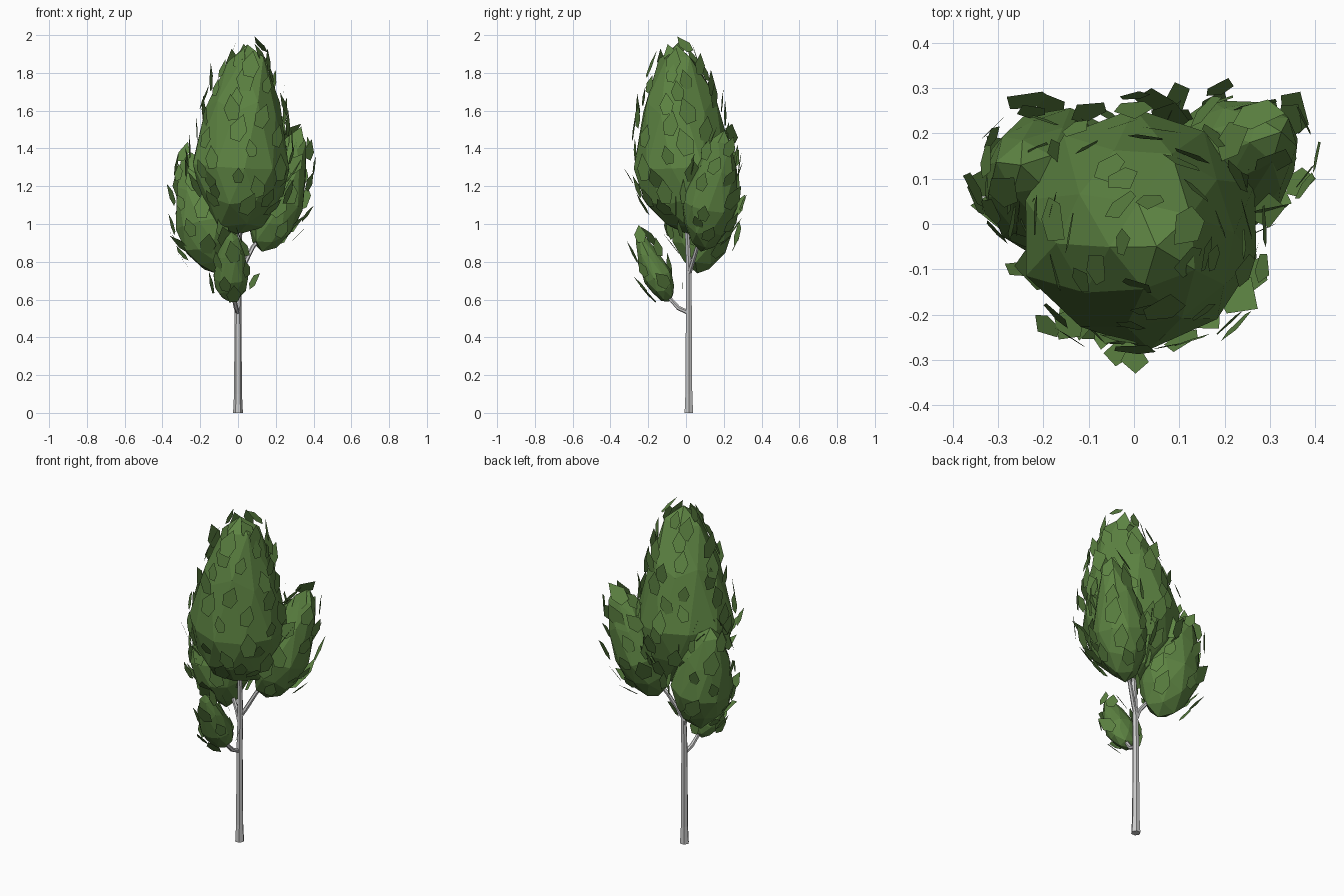
import bpy, bmesh, math, random
from mathutils import Vector, Matrix

if "Cube" in bpy.data.objects:
    bpy.data.objects.remove(bpy.data.objects["Cube"])

random.seed(11)
green = bpy.data.materials.new("leaf_green")
green.diffuse_color = (0.11, 0.23, 0.055, 1)
green.use_nodes = True
green.node_tree.nodes["Principled BSDF"].inputs["Base Color"].default_value = green.diffuse_color


def add(name, bm, mat=None):
    me = bpy.data.meshes.new(name)
    bm.to_mesh(me)
    bm.free()
    ob = bpy.data.objects.new(name, me)
    bpy.context.collection.objects.link(ob)
    if mat:
        me.materials.append(mat)


def tube(name, pts, radii, sides=6):
    """Tapered low-poly limb through a few points."""
    bm = bmesh.new()
    pts = [Vector(p) for p in pts]
    rings = []
    for i, (p, r) in enumerate(zip(pts, radii)):
        d = pts[min(i + 1, len(pts) - 1)] - pts[max(i - 1, 0)]
        side = Vector((0, 1, 0)).cross(d).normalized()
        up = d.cross(side).normalized()
        angs = [2 * math.pi * k / sides for k in range(sides)]
        rings.append([bm.verts.new(p + r * (math.cos(a) * side + math.sin(a) * up)) for a in angs])
    for a, b in zip(rings, rings[1:]):
        for k in range(sides):
            j = (k + 1) % sides
            bm.faces.new((a[k], a[j], b[j], b[k]))
    bm.faces.new(rings[0][::-1])
    bm.faces.new(rings[-1])
    bmesh.ops.recalc_face_normals(bm, faces=bm.faces)
    add(name, bm)


def foliage(name, base, top, r, belly, leaves, size, depth=1.0):
    """Faceted egg from base to top, with loose pentagon leaves around it."""
    base, top = Vector(base), Vector(top)
    axis = top - base
    rot = axis.to_track_quat('Z', 'Y').to_matrix()

    def egg(d):
        h = belly + d.z * (belly if d.z < 0 else 1 - belly)
        taper = 1 - (0.33 * d.z if d.z > 0 else -0.12 * d.z)
        return base + rot @ Vector((d.x * r * taper, d.y * r * depth * taper, h * axis.length))

    def polar(t, f):
        return egg(Vector((math.sin(t) * math.cos(f), math.sin(t) * math.sin(f), math.cos(t))))

    bm = bmesh.new()
    bmesh.ops.create_icosphere(bm, subdivisions=2, radius=1)
    for v in bm.verts:
        v.co = egg(v.co.normalized() * random.uniform(0.97, 1.07))
    add(name, bm, green)

    bm = bmesh.new()
    outline = [(-.2, -.5), (.2, -.5), (.34, -.02), (0, .55), (-.34, -.02)]
    for i in range(leaves):
        z = 0.97 - 1.55 * (i + 0.5) / leaves
        t, f = math.acos(z), i * 2.39996 + random.uniform(-.35, .35)
        p = polar(t, f)
        up = (polar(t - .01, f) - p).normalized()
        side = (polar(t, f + .01) - p).normalized()
        out = side.cross(up).normalized()
        if out.dot(p - (base + axis * belly)) < 0:
            out.negate()
        # lean the tip outward and twist a little
        lean = random.uniform(-.05, .45)
        up = Matrix.Rotation(random.uniform(-.4, .4), 3, out) @ up
        side = up.cross(out)
        tip = up * math.cos(lean) + out * math.sin(lean)
        s = size * random.uniform(.75, 1.2)
        c = p + out * random.uniform(.008, .045)
        bm.faces.new([bm.verts.new(c + s * (x * side + y * tip)) for x, y in outline])
    add(name + "_leaves", bm, green)


# Trunk and limbs
tube("trunk", [(0, .015, 0), (0, .015, .1), (0, .015, .55), (.005, .015, .76), (.01, 0, 1.1)],
     [.026, .021, .018, .016, .011])
tube("front_branch", [(0, .015, .53), (-.01, -.04, .555), (-.02, -.08, .6), (-.03, -.12, .68)],
     [.012, .012, .011, .008])
tube("right_branch", [(0, .015, .73), (.03, .03, .78), (.08, .06, .88), (.14, .09, .95)],
     [.013, .012, .011, .008])
tube("left_branch", [(0, .015, .7), (-.02, .02, .76), (-.06, .04, .82), (-.13, .07, .9)],
     [.013, .012, .011, .008])

# Foliage masses
foliage("main_crown", (0, .01, .95), (.05, -.05, 1.95), .262, .36, 80, .12)
foliage("right_foliage", (.13, .08, .86), (.32, .20, 1.48), .145, .4, 32, .115)
foliage("left_foliage", (-.12, .06, .75), (-.25, .13, 1.38), .165, .4, 32, .115)
foliage("front_foliage", (-.04, -.09, .59), (-.035, -.26, .96), .095, .35, 12, .11, .8)
